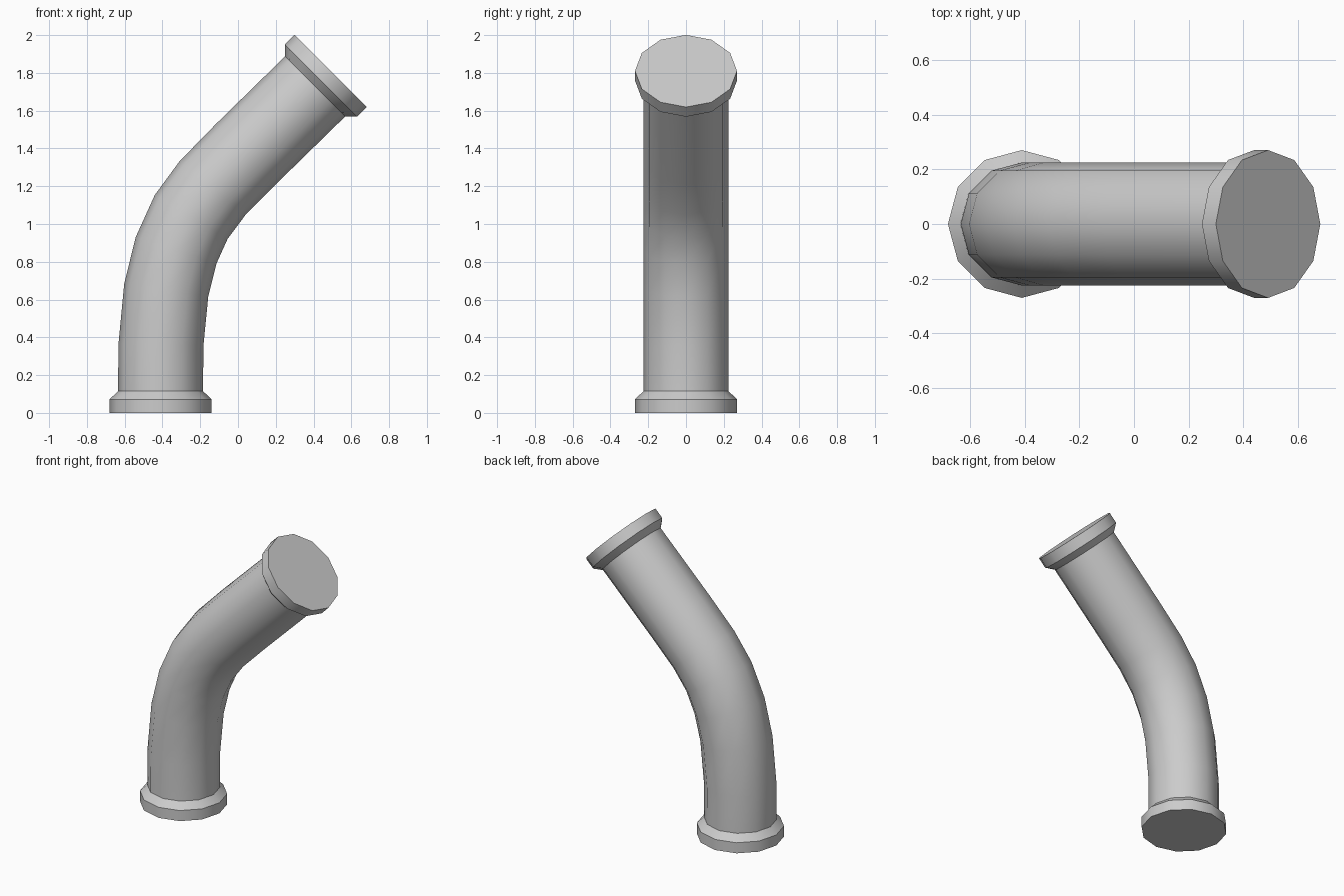
import bpy, bmesh
from math import sin, cos, radians, tau

cube = bpy.data.objects.get("Cube")
if cube:
    bpy.data.objects.remove(cube, do_unlink=True)

SIDES = 12
PIPE_R, FLANGE_R = 0.225, 0.27
RIM, NECK = 0.072, 0.115      # flange rim height, height where the neck meets the pipe

grey = bpy.data.materials.new("pipe_grey")
grey.use_nodes = True
colour = (0.6, 0.6, 0.6, 1)
grey.diffuse_color = colour
grey.node_tree.nodes["Principled BSDF"].inputs["Base Color"].default_value = colour


def loft(name, rings, cap=False):
    """Skin rings of (x, z, lean in degrees, radius); optionally cap the first ring."""
    bm = bmesh.new()
    loops = []
    for x, z, lean, r in rings:
        a = radians(lean)
        loop = []
        for i in range(SIDES):
            t = tau * i / SIDES
            u = r * cos(t)
            loop.append(bm.verts.new((x + u * cos(a), r * sin(t), z - u * sin(a))))
        loops.append(loop)
    for low, high in zip(loops, loops[1:]):
        for i in range(SIDES):
            j = (i + 1) % SIDES
            bm.faces.new((low[i], low[j], high[j], high[i]))
    if cap:
        bm.faces.new(loops[0][::-1])
    mesh = bpy.data.meshes.new(name)
    bm.to_mesh(mesh)
    bm.free()
    mesh.materials.append(grey)
    obj = bpy.data.objects.new(name, mesh)
    bpy.context.collection.objects.link(obj)
    bpy.ops.object.select_all(action='DESELECT')
    obj.select_set(True)
    bpy.context.view_layer.objects.active = obj
    bpy.ops.object.shade_smooth_by_angle(angle=radians(35))
    return obj


def flange(name, x, z, lean):
    """Rim and sloped neck, starting at the outer face and running along the lean."""
    a = radians(lean)
    steps = ((0, FLANGE_R), (RIM, FLANGE_R), (NECK, PIPE_R))
    loft(name, [(x + d * sin(a), z + d * cos(a), lean, r) for d, r in steps], cap=True)


# Bent pipe: centre line with the lean of each ring
path = [(-0.41, NECK, 0), (-0.408, 0.36, 1), (-0.38, 0.65, 8), (-0.328, 0.86, 18),
        (-0.248, 1.037, 31), (-0.135, 1.19, 39), (0.04, 1.368, 45), (0.409, 1.729, 45)]
loft("bent_pipe", [(x, z, lean, PIPE_R) for x, z, lean in path])

# End flanges
flange("bottom_flange", -0.41, 0, 0)
flange("top_flange", 0.49, 1.81, 225)
